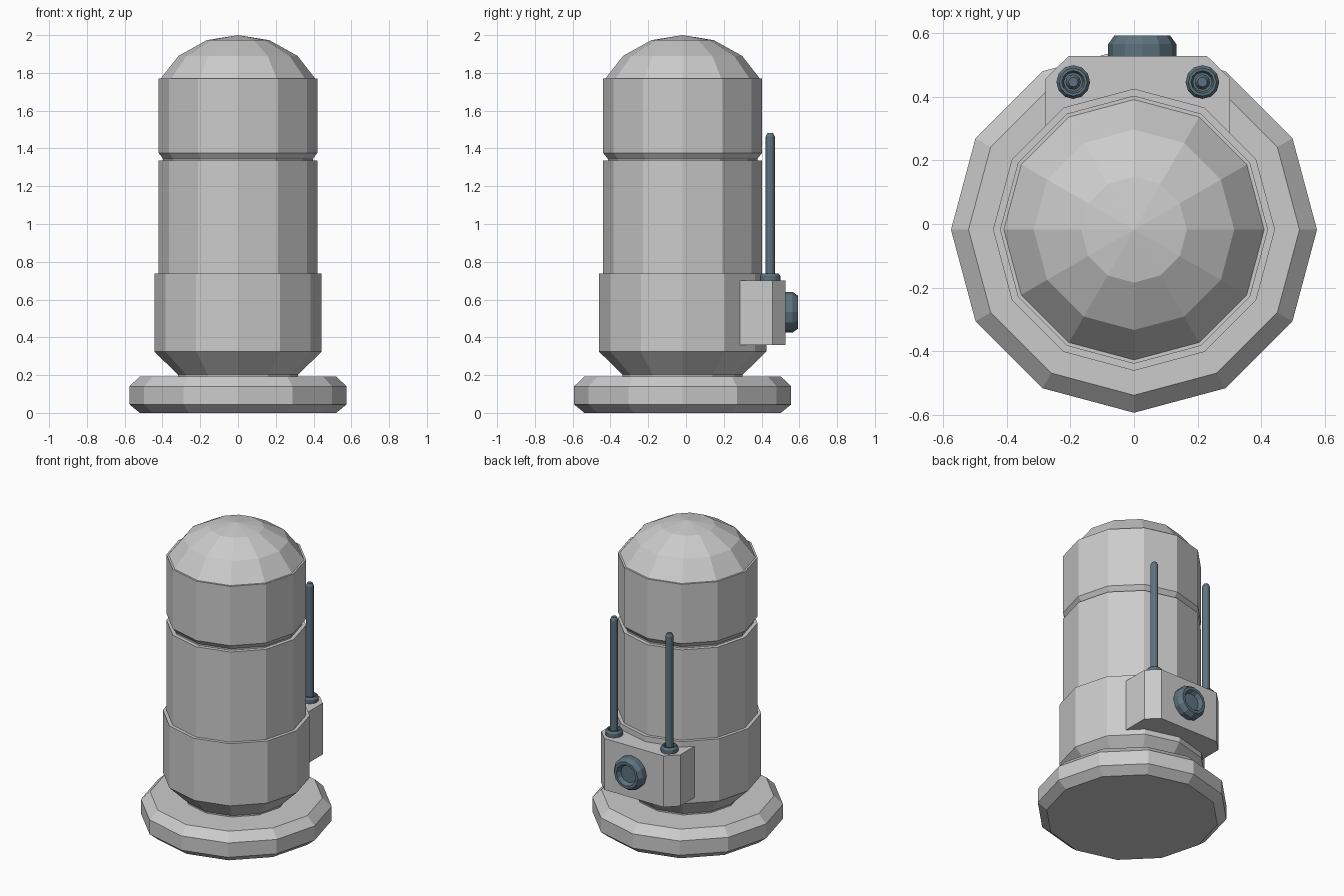
import bpy, bmesh, math
from mathutils import Matrix

if "Cube" in bpy.data.objects:
    bpy.data.objects.remove(bpy.data.objects["Cube"])

CY = -0.018      # y of the main body axis
MX = 0.012       # x centre of the rear fittings


def finish(bm, name, mat=None):
    bmesh.ops.recalc_face_normals(bm, faces=bm.faces)
    mesh = bpy.data.meshes.new(name)
    bm.to_mesh(mesh)
    bm.free()
    obj = bpy.data.objects.new(name, mesh)
    bpy.context.collection.objects.link(obj)
    if mat:
        mesh.materials.append(mat)
    return obj


def lathe(name, profile, matrix, sides=12, mat=None):
    """Revolve (radius, height) points; radius 0 closes an end to a point."""
    bm = bmesh.new()
    rings = []
    for r, h in profile:
        n = 1 if r == 0 else sides
        rings.append([bm.verts.new(matrix @ Matrix.Rotation(2 * math.pi * k / sides, 4, 'Z')
                                   @ Matrix.Translation((r, 0, h)).translation) for k in range(n)])
    for a, b in zip(rings, rings[1:]):
        for k in range(sides):
            j = (k + 1) % sides
            quad = [a[k % len(a)], a[j % len(a)], b[j % len(b)], b[k % len(b)]]
            bm.faces.new(list(dict.fromkeys(quad)))
    return finish(bm, name, mat)


metal = bpy.data.materials.new("dark_blue_metal")
metal.diffuse_color = (0.11, 0.17, 0.21, 1)
metal.use_nodes = True
metal.node_tree.nodes["Principled BSDF"].inputs["Base Color"].default_value = metal.diffuse_color
axis = Matrix.Translation((0, CY, 0))

# Base disc with bevelled rims
lathe("base", [(0, 0), (0.52, 0), (0.575, 0.045), (0.575, 0.14),
               (0.52, 0.193), (0, 0.193)], axis)

# Stepped body with neck, groove and faceted dome
lathe("body", [(0, 0.19), (0.318, 0.19), (0.318, 0.202), (0.443, 0.325),
               (0.443, 0.737), (0.421, 0.737), (0.421, 1.335), (0.396, 1.335),
               (0.396, 1.345), (0.421, 1.377), (0.421, 1.77), (0.409, 1.77),
               (0.315, 1.89), (0.166, 1.973), (0, 2.0)], axis)

# Rear housing: extruded outline with chamfered outer corners
bm = bmesh.new()
outline = [(-0.29, 0.28), (0.29, 0.28), (0.29, 0.457), (0.217, 0.528),
           (-0.217, 0.528), (-0.29, 0.457)]
face = bm.faces.new([bm.verts.new((x + MX, y, 0.36)) for x, y in outline])
ext = bmesh.ops.extrude_face_region(bm, geom=[face])
bmesh.ops.translate(bm, vec=(0, 0, 0.34),
                    verts=[v for v in ext["geom"] if isinstance(v, bmesh.types.BMVert)])
finish(bm, "rear_housing")

# Round port on the housing, recessed in the middle, facing +y
port = Matrix.Translation((0.026, 0.52, 0.533)) @ Matrix.Rotation(-math.pi / 2, 4, 'X')
lathe("rear_port", [(0, 0), (0.107, 0), (0.107, 0.045), (0.088, 0.072),
                    (0.07, 0.072), (0.056, 0.045), (0, 0.045)], port, mat=metal)

# Pair of antennas with collars
for side, s in (("left", -1), ("right", 1)):
    at = Matrix.Translation((MX + s * 0.203, 0.446, 0))
    lathe(side + "_collar", [(0, 0.695), (0.053, 0.695), (0.053, 0.725), (0.044, 0.738),
                             (0.036, 0.738), (0.03, 0.722), (0, 0.722)], at, mat=metal)
    lathe(side + "_antenna", [(0, 0.71), (0.024, 0.71), (0.024, 1.463),
                              (0.015, 1.481), (0, 1.481)], at, mat=metal)
